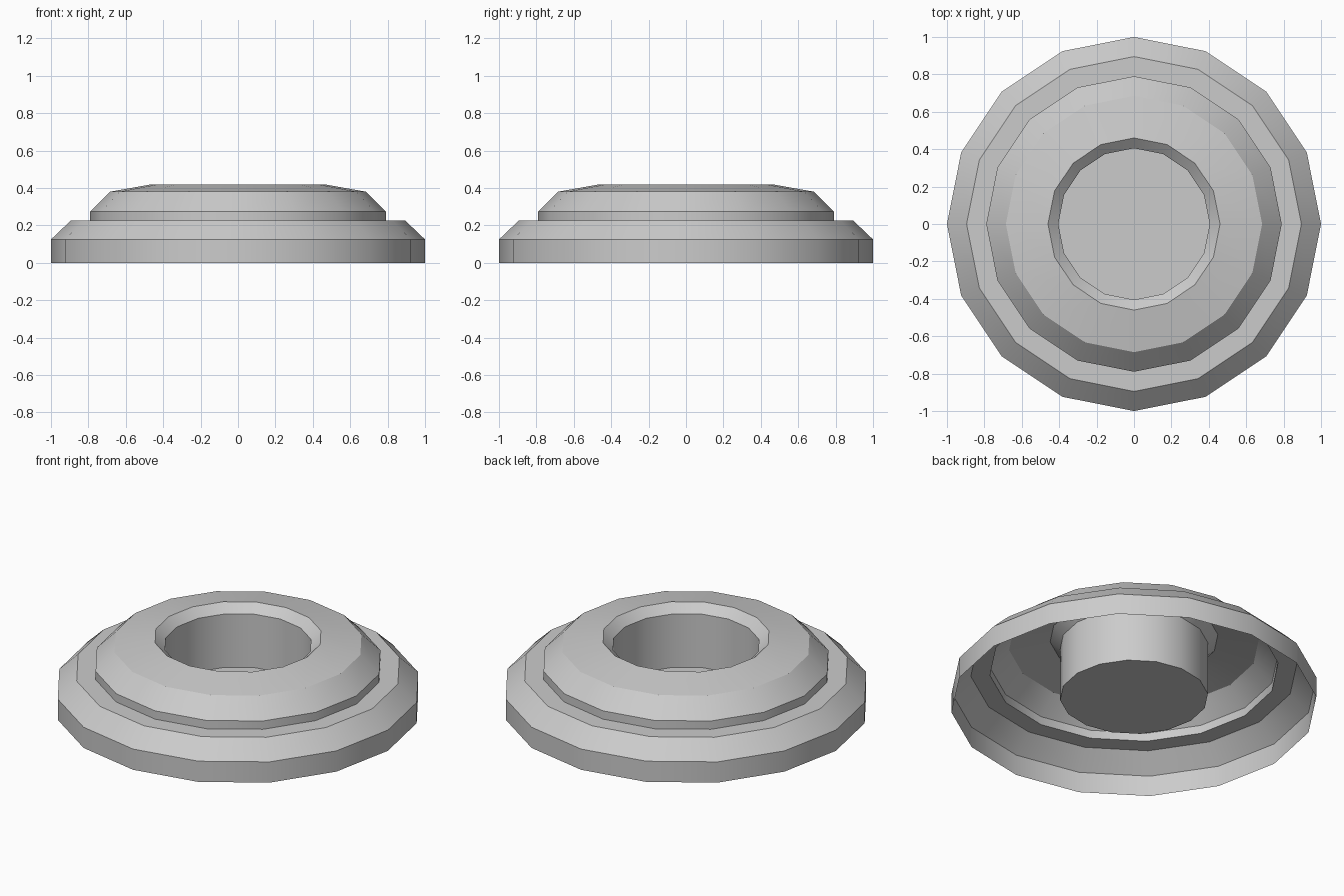
import bpy
import bmesh
import math

cube = bpy.data.objects.get("Cube")
if cube:
    bpy.data.objects.remove(cube, do_unlink=True)

SIDES = 16

# Single flat colour
grey = bpy.data.materials.new("plain_grey")
grey.use_nodes = True
colour = (0.6, 0.6, 0.6, 1.0)
grey.diffuse_color = colour
grey.node_tree.nodes["Principled BSDF"].inputs["Base Color"].default_value = colour


def lathe(name, profile, capped=False):
    """Turn a (radius, height) profile, listed from outside to inside, into an open shell."""
    bm = bmesh.new()
    rings = []
    for r, z in profile:
        rings.append([bm.verts.new((r * math.cos(a), r * math.sin(a), z))
                      for a in (2 * math.pi * i / SIDES for i in range(SIDES))])
    for low, high in zip(rings, rings[1:]):
        for i in range(SIDES):
            j = (i + 1) % SIDES
            bm.faces.new((low[i], low[j], high[j], high[i]))
    if capped:
        bm.faces.new(rings[-1])
    mesh = bpy.data.meshes.new(name)
    bm.to_mesh(mesh)
    bm.free()
    mesh.materials.append(grey)
    obj = bpy.data.objects.new(name, mesh)
    bpy.context.collection.objects.link(obj)
    bpy.ops.object.select_all(action='DESELECT')
    obj.select_set(True)
    bpy.context.view_layer.objects.active = obj
    bpy.ops.object.shade_smooth_by_angle(angle=math.radians(30))
    return obj


# Wide lower flange: wall, bevel and ledge, open underneath
lathe("base_flange", [(1.0, 0.0), (1.0, 0.125), (0.895, 0.225), (0.79, 0.225)])

# Raised collar: short wall, bevel and gently sloped top
lathe("raised_collar", [(0.79, 0.225), (0.79, 0.275), (0.685, 0.38), (0.46, 0.42)])

# Central cup: chamfered lip, straight wall and flat floor
lathe("center_cup", [(0.46, 0.42), (0.405, 0.372), (0.405, 0.05)], capped=True)
